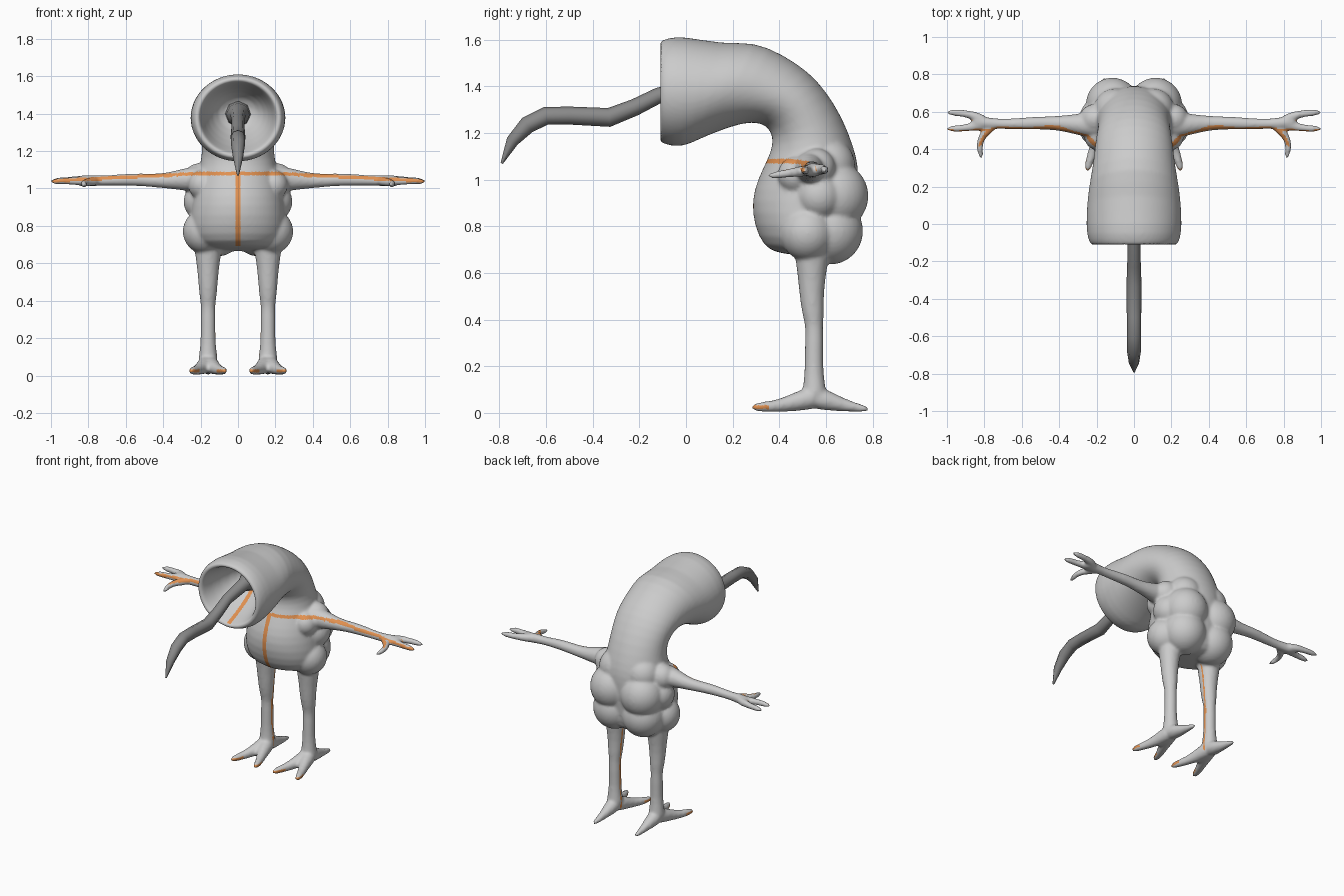
import bpy, bmesh, math
from mathutils import Vector, Matrix


def loft(bm, rings, sides=12):
    """Closed skin through rings given as (centre, half axis u, half axis v)."""
    loops = []
    for c, u, v in rings:
        loops.append([bm.verts.new(c + u * math.cos(a) + v * math.sin(a))
                      for a in (2 * math.pi * i / sides for i in range(sides))])
    for a, b in zip(loops, loops[1:]):
        for i in range(sides):
            j = (i + 1) % sides
            bm.faces.new((a[i], a[j], b[j], b[i]))
    bm.faces.new(loops[0][::-1])
    bm.faces.new(loops[-1])


def limb(bm, pts, sides=12, grow=1.05, up=Vector((0.02, 0.03, 1))):
    """Round tube through (x, y, z, radius) points."""
    ps = [Vector(p[:3]) for p in pts]
    rings = []
    for i, p in enumerate(ps):
        t = (ps[min(i + 1, len(ps) - 1)] - ps[max(i - 1, 0)]).normalized()
        u = t.cross(up).normalized()
        r = pts[i][3] * grow
        rings.append((p, u * r, u.cross(t) * r))
    loft(bm, rings, sides)


def make_object(bm, name):
    bmesh.ops.recalc_face_normals(bm, faces=bm.faces)
    me = bpy.data.meshes.new(name)
    bm.to_mesh(me)
    bm.free()
    ob = bpy.data.objects.new(name, me)
    bpy.context.collection.objects.link(ob)
    bpy.ops.object.select_all(action='DESELECT')
    ob.select_set(True)
    bpy.context.view_layer.objects.active = ob
    return ob


def material(name, col):
    m = bpy.data.materials.new(name)
    m.diffuse_color = (*col, 1)
    return m


# Trunk, bent neck and hollow mouth: front y, z, back y, z, half width
trunk = [
    (.45, .68, .62, .66, .10), (.36, .69, .69, .67, .20), (.31, .75, .72, .73, .255),
    (.28, .86, .73, .85, .255), (.29, .96, .74, .97, .24), (.33, 1.05, .74, 1.06, .225),
    (.365, 1.12, .72, 1.14, .20), (.375, 1.18, .67, 1.27, .19), (.35, 1.235, .60, 1.38, .20),
    (.28, 1.25, .53, 1.46, .21), (.20, 1.23, .42, 1.535, .22), (.12, 1.20, .29, 1.595, .24),
    (.06, 1.175, .16, 1.58, .252), (-.02, 1.135, -.02, 1.62, .258), (-.09, 1.15, -.09, 1.605, .245),
    (-.118, 1.165, -.118, 1.59, .225), (-.112, 1.185, -.112, 1.57, .203),
    (-.02, 1.215, -.02, 1.55, .185), (.10, 1.28, .12, 1.52, .14), (.18, 1.34, .2, 1.46, .07)]
bm = bmesh.new()
rings = []
for fy, fz, by, bz, w in trunk:
    f, b = Vector((0, fy, fz)), Vector((0, by, bz))
    rings.append(((f + b) / 2, Vector((w, 0, 0)), (b - f) / 2))
loft(bm, rings, 32)

# Back, flank, hip and shoulder bulges: x, y, z, radius
bulges = [(.115, .64, .93, .148), (.11, .62, .78, .145), (.10, .61, 1.06, .12),
          (.18, .52, .77, .12), (.19, .57, .93, .105), (.19, .47, 1.02, .08),
          (.21, .56, 1.05, .085)]
leg = [(.16, .54, .72, .085), (.16, .54, .64, .065), (.16, .538, .5, .051), (.16, .545, .43, .047),
       (.16, .55, .37, .036), (.16, .55, .31, .04), (.16, .548, .2, .038), (.16, .55, .12, .046),
       (.16, .55, .07, .055), (.16, .55, .045, .03)]
front_toe = [(0, .57, .07, .05), (.015, .5, .055, .045), (.045, .42, .034, .03),
             (.07, .36, .026, .024), (.085, .31, .026, .02), (.092, .28, .022, .01)]
back_toe = [(.16, .53, .07, .05), (.16, .6, .055, .045), (.16, .68, .032, .026),
            (.16, .74, .022, .019), (.16, .79, .014, .009)]
arm = [(.15, .53, 1.05, .08), (.25, .53, 1.05, .066), (.33, .535, 1.045, .05),
       (.42, .54, 1.04, .036), (.52, .54, 1.048, .034), (.62, .535, 1.046, .031),
       (.72, .535, 1.042, .025), (.79, .54, 1.042, .032), (.85, .548, 1.04, .03), (.87, .55, 1.04, .015)]
fingers = [[(.78, .54, 1.04, .03), (.85, .58, 1.045, .024), (.91, .592, 1.043, .018),
            (.96, .595, 1.042, .019), (1.005, .597, 1.038, .009)],
           [(.78, .53, 1.04, .03), (.86, .522, 1.04, .023), (.91, .512, 1.04, .018),
            (.96, .51, 1.04, .019), (1.005, .508, 1.035, .009)],
           [(.74, .535, 1.042, .026), (.80, .49, 1.035, .024), (.825, .44, 1.028, .018),
            (.825, .40, 1.022, .018), (.815, .345, 1.015, .009)]]
for s in (1, -1):
    for x, y, z, r in bulges:
        bmesh.ops.create_uvsphere(bm, u_segments=16, v_segments=10, radius=r,
                                  matrix=Matrix.Translation((s * x, y, z)))
    toes = [[(.16 + k * x, y, z, r) for x, y, z, r in front_toe] for k in (1, -1)]
    for path in [arm, back_toe] + fingers + toes:
        limb(bm, [(s * x, y, z, r) for x, y, z, r in path])
    limb(bm, [(s * x, y, z, r) for x, y, z, r in leg], up=Vector((0, 1, 0)))
    # Web between the toes
    limb(bm, [(s * .16, .58, .06, .04), (s * .16, .48, .05, .04), (s * .16, .42, .03, .02)])

# Fuse everything into one smooth skin
body = make_object(bm, "body")
for kind, opts in (('SUBSURF', {'levels': 1}),
                   ('REMESH', {'mode': 'VOXEL', 'voxel_size': .0095}),
                   ('SMOOTH', {'factor': .5, 'iterations': 5})):
    m = body.modifiers.new(kind.title(), kind)
    for k, v in opts.items():
        setattr(m, k, v)
    bpy.ops.object.modifier_apply(modifier=m.name)
bpy.ops.object.shade_smooth()

# Orange seam lines on chest, arms, mouth floor, inner legs and toes
body.data.materials.append(material("skin", (.8, .8, .8)))
body.data.materials.append(material("seam", (.75, .28, .08)))
for p in body.data.polygons:
    (x, y, z), n = p.center, p.normal
    ax = abs(x)
    chest = ax < .012 and .67 < z < 1.08 and y < .45 and n.y < -.3
    shoulder = abs(z - 1.08 + .05 * max(0, ax - .2)) < .009 and n.y < -.1 and y < .56
    mouth = ax < .012 and z < 1.35 and -.1 < y < .15 and n.z > .3
    inner_leg = abs(y - .55) < .008 and .04 < z < .66 and ax < .16 and n.x * x < -.05
    toe_tip = z < .04 and y < .36 and abs(z - .026) < .008
    if chest or shoulder or mouth or inner_leg or toe_tip:
        p.material_index = 1

# Tongue
bm = bmesh.new()
path = [(.22, 1.40, .07), (.10, 1.395, .06), (.06, 1.395, .04), (-.12, 1.36, .033),
        (-.22, 1.31, .035), (-.33, 1.267, .039), (-.5, 1.275, .037), (-.6, 1.274, .037),
        (-.68, 1.235, .036), (-.745, 1.165, .026), (-.79, 1.07, .005)]
limb(bm, [(0, y, z, r) for y, z, r in path], sides=8, grow=1.04)
tongue = make_object(bm, "tongue")
tongue.data.materials.append(material("tongue_grey", (.25, .25, .25)))
bpy.ops.object.shade_smooth_by_angle(angle=math.radians(50))
